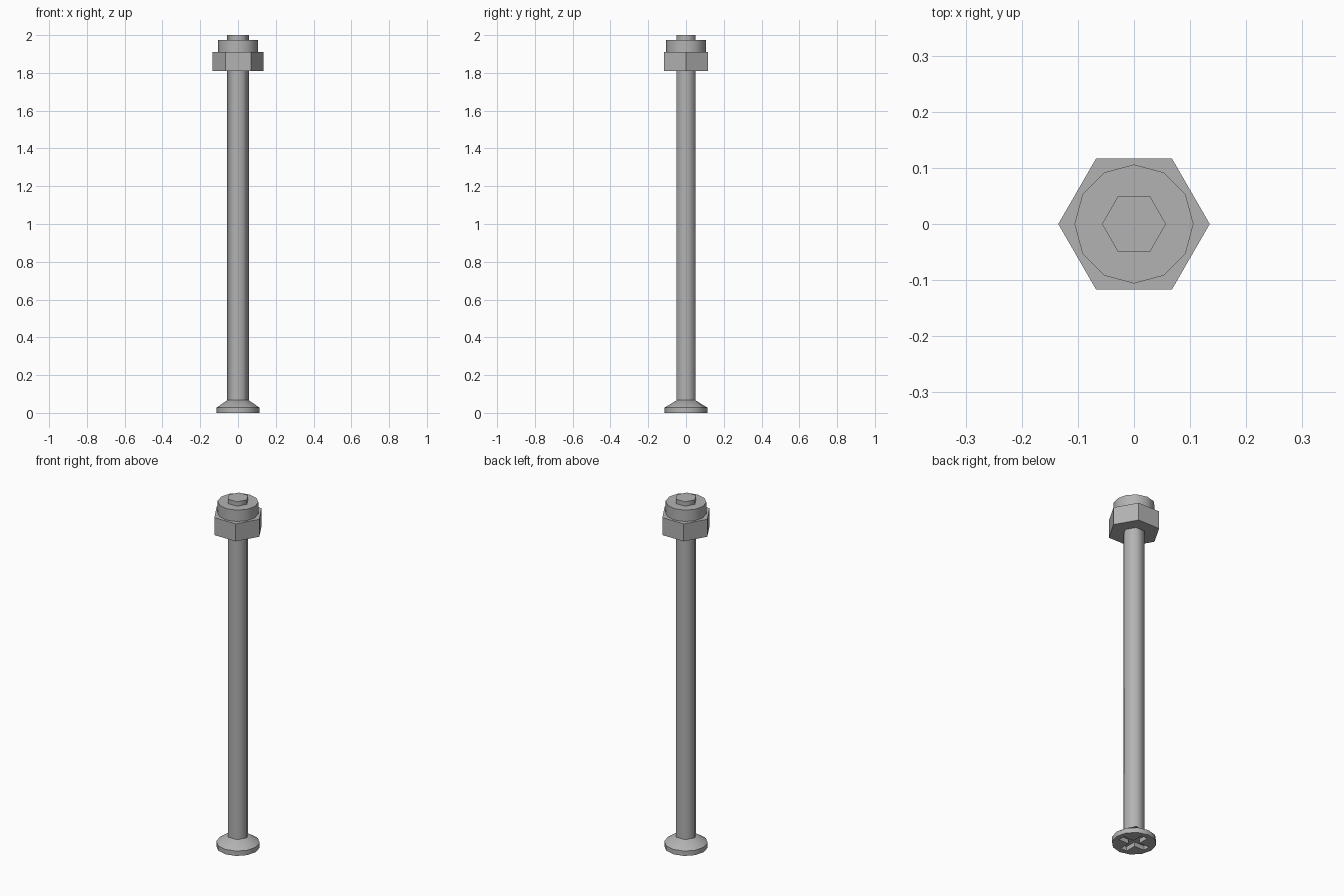
import bpy
import bmesh
from math import cos, sin, pi, radians

cube = bpy.data.objects.get("Cube")
if cube:
    bpy.data.objects.remove(cube, do_unlink=True)

steel = bpy.data.materials.new("grey steel")
steel.use_nodes = True
colour = (0.45, 0.45, 0.45, 1)
steel.diffuse_color = colour
steel.node_tree.nodes["Principled BSDF"].inputs["Base Color"].default_value = colour


def ring(radius, sides):
    return [(radius * cos(2 * pi * i / sides), radius * sin(2 * pi * i / sides))
            for i in range(sides)]


def loft(name, sections, smooth_angle=0):
    """Skin a stack of (outline, z) sections and cap both ends."""
    bm = bmesh.new()
    loops = [[bm.verts.new((x, y, z)) for x, y in outline] for outline, z in sections]
    for low, high in zip(loops, loops[1:]):
        for i in range(len(low)):
            j = (i + 1) % len(low)
            bm.faces.new((low[i], low[j], high[j], high[i]))
    bm.faces.new(loops[0][::-1])
    bm.faces.new(loops[-1])
    bmesh.ops.recalc_face_normals(bm, faces=bm.faces)
    for face in bm.faces:
        face.smooth = smooth_angle > 0
    for edge in bm.edges:
        edge.smooth = edge.calc_face_angle() < radians(smooth_angle)
    mesh = bpy.data.meshes.new(name)
    bm.to_mesh(mesh)
    bm.free()
    mesh.materials.append(steel)
    obj = bpy.data.objects.new(name, mesh)
    bpy.context.collection.objects.link(obj)
    return obj


# Six-sided shank, hexagonal nut and round collar
SHANK = 0.057
loft("shank", [(ring(SHANK, 6), 0.06), (ring(SHANK, 6), 2.0)], 65)
loft("nut", [(ring(0.135, 6), 1.81), (ring(0.135, 6), 1.91)])
loft("collar", [(ring(0.106, 12), 1.91), (ring(0.106, 12), 1.975)], 35)

# Countersunk head, narrowing to the hexagon of the shank
neck = [(x * k, y * k) for i, (x, y) in enumerate(ring(SHANK, 12))
        for k in [cos(pi / 6) if i % 2 else 1]]
head = loft("head", [(ring(0.113, 12), 0), (ring(0.113, 12), 0.028), (neck, 0.067)], 40)

# Cross-shaped driver recess in the underside
ARM, HALF = 0.082, 0.02
cross = []
for q in range(4):
    c, s = round(cos(q * pi / 2)), round(sin(q * pi / 2))
    for x, y in ((ARM, -HALF), (ARM, HALF), (HALF, HALF)):
        cross.append((c * x - s * y, s * x + c * y))
cutter = loft("recess_cutter", [(cross, -0.02), (cross, 0.025)])
cutter.hide_render = True
cutter.hide_set(True)
cut = head.modifiers.new("driver recess", "BOOLEAN")
cut.operation = "DIFFERENCE"
cut.solver = "EXACT"
cut.object = cutter
